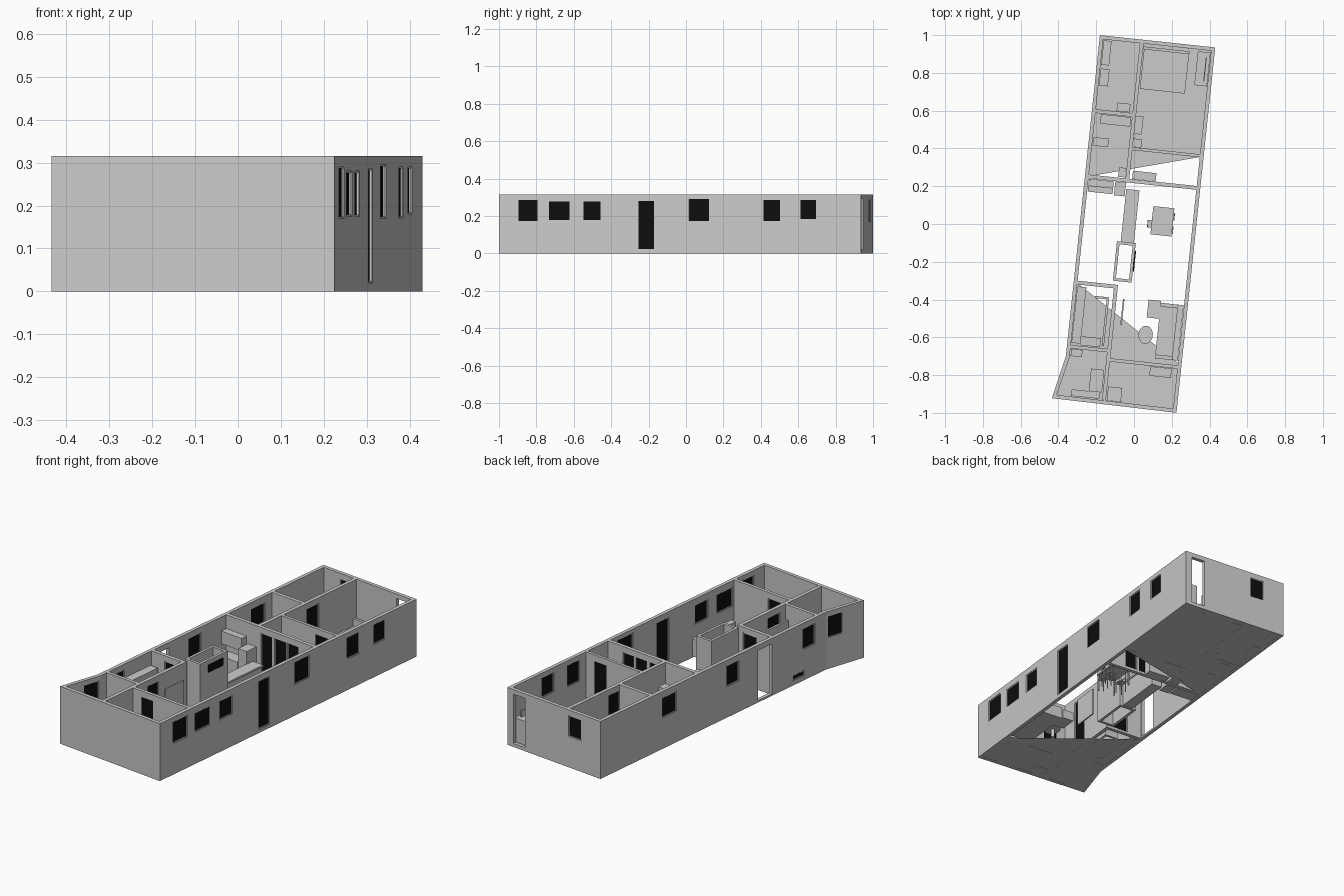
import bpy, bmesh, math
from mathutils import Matrix, Vector

if "Cube" in bpy.data.objects:
    bpy.data.objects.remove(bpy.data.objects["Cube"])

H = 0.315      # wall height
T = 0.02       # wall thickness
TURN = -math.radians(6.06)

dark = bpy.data.materials.new("dark_glass")
dark.diffuse_color = (0.004, 0.004, 0.004, 1)
dark.use_nodes = True
dark.node_tree.nodes["Principled BSDF"].inputs["Base Color"].default_value = dark.diffuse_color


def finish(name, bm, mat=None):
    bmesh.ops.recalc_face_normals(bm, faces=bm.faces)
    me = bpy.data.meshes.new(name)
    bm.to_mesh(me)
    bm.free()
    ob = bpy.data.objects.new(name, me)
    bpy.context.collection.objects.link(ob)
    if mat:
        me.materials.append(mat)
    return ob


def add_box(bm, lo, hi, frame=Matrix()):
    lo, hi = Vector(lo), Vector(hi)
    m = frame @ Matrix.Translation((lo + hi) / 2) @ Matrix.Diagonal((*(hi - lo), 1))
    bmesh.ops.create_cube(bm, size=1, matrix=m)


def boxes(name, parts, mat=None):
    """Each part is u0, u1, v0, v1, z0, z1 in the house frame."""
    bm = bmesh.new()
    for a, b, c, d, e, f in parts:
        add_box(bm, (a, c, e), (b, d, f))
    return finish(name, bm, mat)


def openings(wall, name, specs):
    """Cut openings p-q, z0-z1 through a wall; fill with frame and dark pane."""
    cut, pane, trim = bmesh.new(), bmesh.new(), bmesh.new()
    for p, q, z0, z1, filled in specs:
        p, q = Vector((*p, 0)), Vector((*q, 0))
        w = (q - p).length
        m = Matrix.Translation(p) @ Matrix.Rotation(math.atan2(q.y - p.y, q.x - p.x), 4, 'Z')
        add_box(cut, (0, -.03, z0), (w, .03, z1), m)
        if filled:
            add_box(pane, (0, -.004, z0), (w, .004, z1), m)
            b = .004
            for lo, hi in (((0, z0), (b, z1)), ((w - b, z0), (w, z1)),
                           ((b, z0), (w - b, z0 + b)), ((b, z1 - b), (w - b, z1))):
                add_box(trim, (lo[0], -.008, lo[1]), (hi[0], .008, hi[1]), m)
    cutter = finish("cutter", cut)
    mod = wall.modifiers.new("openings", 'BOOLEAN')
    mod.object, mod.operation, mod.solver = cutter, 'DIFFERENCE', 'EXACT'
    bpy.context.view_layer.update()
    dg = bpy.context.evaluated_depsgraph_get()
    me = bpy.data.meshes.new_from_object(wall.evaluated_get(dg))
    wall.modifiers.clear()
    wall.data = me
    bpy.data.objects.remove(cutter)
    finish(name + "_panes", pane, dark)
    finish(name + "_frames", trim)


# outer walls: a five-cornered ring
outer = [(-.285, .975), (.329, .975), (.329, -.970), (-.335, -.963), (-.285, -.734)]
inner = [(-.265, .955), (.309, .955), (.309, -.950), (-.311, -.943), (-.265, -.737)]
bm = bmesh.new()
o = [bm.verts.new((*p, 0)) for p in outer]
i = [bm.verts.new((*p, 0)) for p in inner]
ring = [bm.faces.new((o[k], o[(k + 1) % 5], i[(k + 1) % 5], i[k])) for k in range(5)]
ext = bmesh.ops.extrude_face_region(bm, geom=ring, use_keep_orig=True)
bmesh.ops.translate(bm, vec=(0, 0, H), verts=[g for g in ext["geom"] if isinstance(g, bmesh.types.BMVert)])
shell = finish("outer_walls", bm)

R, L, B = .319, -.275, .965
specs = [((R, a), (R, b), z0, z1, True) for a, b, z0, z1 in (
    (-.870, -.760, .17, .29), (-.705, -.588, .175, .28), (-.521, -.42, .175, .28),
    (-.226, -.134, .02, .285), (.048, .162, .17, .295), (.447, .543, .17, .29),
    (.645, .737, .18, .29))]
specs += [((L, a), (L, b), z0, z1, f) for a, b, z0, z1, f in (
    (.40, .507, .17, .28, True), (-.074, .024, .17, .285, True),
    (-.323, -.218, .01, .285, False), (-.57, -.48, .025, .055, True),
    (-.648, -.557, .17, .285, True))]
specs += [((-.2775, -.745), (-.2975, -.836), .17, .29, True),
          ((-.16, B), (-.075, B), .17, .285, True),
          ((.212, B), (.29, B), .02, .29, False)]
openings(shell, "outer_window", specs)

# floors of the two ends, cut off on the diagonal
for name, pts in (("back_floor", [outer[0], outer[1], (.329, .395), (-.285, .22)]),
                  ("front_floor", [(-.285, -.33), (.329, -.72), *outer[2:]])):
    bm = bmesh.new()
    bm.faces.new([bm.verts.new((*p, .0005)) for p in pts])
    finish(name, bm)

# inner walls: name, u0, u1, v0, v1, door intervals along the wall
rooms = [("cross_wall_middle", -.265, .309, .215, .235, [(-.035, .04), (.055, .13), (.14, .21)]),
         ("spine_wall_back", -.07, -.05, .235, .955, [(.58, .67)]),
         ("cross_wall_bath", -.265, -.07, .563, .583, []),
         ("cross_wall_bedroom", -.05, .309, .388, .404, [(.17, .255)]),
         ("cross_wall_left", -.265, -.05, -.35, -.33, [(-.18, -.09)]),
         ("spine_wall_front", -.07, -.05, -.945, -.35, [(-.63, -.54)]),
         ("cross_wall_front_left", -.265, -.07, -.69, -.672, []),
         ("cross_wall_front_right", -.05, .309, -.738, -.72, [(0, .085)])]
for name, a, b, c, d, doors in rooms:
    wall = boxes(name, [(a, b, c, d, 0, H)])
    if doors:
        if b - a > d - c:
            sp = [((s, (c + d) / 2), (e, (c + d) / 2), .01, .285, True) for s, e in doors]
        else:
            sp = [(((a + b) / 2, s), ((a + b) / 2, e), .01, .285, True) for s, e in doors]
        openings(wall, name + "_door", sp)

# utility closet beside the kitchen, with a dark vent
boxes("closet_walls", [(-.08, -.065, -.31, -.10, 0, H), (.005, .02, -.31, -.10, 0, H),
                       (-.065, .005, -.31, -.295, 0, H), (-.065, .005, -.115, -.10, 0, H)])
boxes("closet_vent", [(.02, .026, -.25, -.14, .25, .29)], dark)
boxes("wall_screen", [(-.016, -.008, -.54, -.40, .1, .25)])
boxes("shower_partition", [(-.165, -.09, -.412, -.40, 0, .24), (-.102, -.09, -.66, -.412, 0, .24)])

# fitted furniture
boxes("kitchen_island", [(-.055, .005, -.095, .175, 0, .125), (-.06, .01, -.10, .18, .125, .135)])
boxes("kitchen_units", [(-.262, -.13, .145, .213, 0, .12), (-.122, -.065, .14, .213, 0, .2),
                        (-.262, -.13, .175, .213, .17, .24)])
boxes("left_cabinets", [(-.263, -.215, -.66, -.36, 0, .24), (-.215, -.11, -.668, -.62, 0, .12)])

furniture = {
    "bed": [(-.045, .195, .715, .925, .015, .07), (-.048, .198, .925, .94, 0, .11)],
    "bedroom_desk": [(.24, .307, .765, .945, .13, .145), (.24, .307, .765, .78, 0, .13),
                     (.24, .307, .93, .945, 0, .13), (.285, .29, .79, .92, .145, .18)],
    "bath_cabinet": [(-.262, -.22, .82, .95, 0, .11)],
    "bath_basin": [(-.262, -.215, .71, .80, 0, .11)],
    "low_cupboard": [(-.155, -.085, .585, .63, 0, .1)],
    "bath_bench": [(-.235, -.075, .51, .56, 0, .12)],
    "washing_unit": [(-.262, -.18, .39, .435, 0, .11)],
    "tall_shelf": [(-.05, -.01, .475, .57, 0, .18)],
    "night_stand": [(-.05, -.005, .405, .45, 0, .18)],
    "closet_chest": [(-.035, .09, .236, .28, 0, .2)],
    "hall_shelf": [(-.11, -.071, .24, .29, 0, .2)],
    "front_desk": [(.165, .28, -.79, -.74, 0, .1)],
    "corner_chest": [(-.045, .03, -.945, -.87, 0, .1)],
    "side_cabinet": [(-.26, -.2, -.73, -.692, 0, .12)],
    "front_wardrobe": [(-.145, -.075, -.905, -.785, 0, .12)],
    "front_bench": [(-.235, -.085, -.94, -.905, 0, .08)],
    "armchair": [(.119, .185, -.485, -.39, .01, .06)],
    "sofa": [(.185, .275, -.675, -.42, .01, .055), (.275, .307, -.695, -.40, .01, .105),
             (.185, .275, -.695, -.675, .01, .075), (.185, .275, -.42, -.40, .01, .075)],
}
for name, parts in furniture.items():
    boxes(name, parts)


def legs(u0, u1, v0, v1, top, w=.006):
    return [(u, u + w, v, v + w, 0, top) for u in (u0, u1 - w) for v in (v0, v1 - w)]


# dining table and chairs
boxes("dining_table", [(.092, .204, -.045, .105, .09, .1)] + legs(.097, .199, -.04, .1, .09))
for n, (u, v, side) in enumerate(((.09, .01, -1), (.19, .06, 1), (.19, -.01, 1))):
    back = u + side * .018
    boxes(f"chair_{n + 1}", [(u - .02, u + .02, v - .02, v + .02, .055, .061),
                             (back - .002, back + .002, v - .02, v + .02, .085, .125)]
          + legs(u - .02, u + .02, v - .02, v + .02, .055, .004)
          + [(back - .002, back + .002, v + k, v + k + .004, .061, .085) for k in (-.02, .016)])

# oval coffee table
bm = bmesh.new()
for r, z0, z1 in ((1, .045, .053), (.25, 0, .045)):
    bmesh.ops.create_cone(bm, cap_ends=True, segments=32, radius1=r, radius2=r, depth=z1 - z0,
                          matrix=Matrix.Translation((.123, -.577, (z0 + z1) / 2)) @ Matrix.Diagonal((.038, .048, 1, 1)))
finish("coffee_table", bm)

# turn the whole plan to its real heading
for ob in bpy.context.collection.objects:
    ob.rotation_euler.z = TURN
